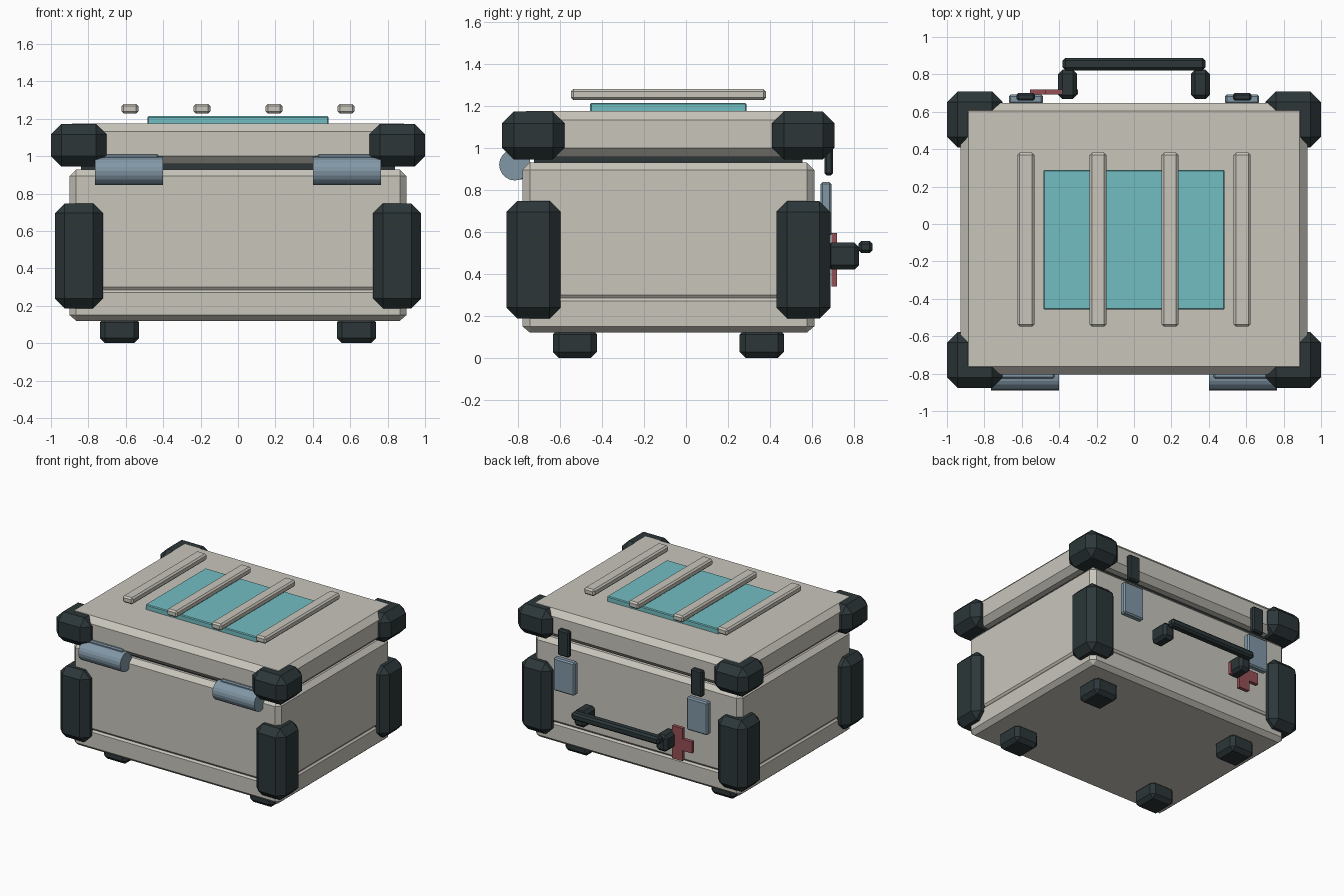
import bpy, bmesh, math
from mathutils import Matrix

if "Cube" in bpy.data.objects:
    bpy.data.objects.remove(bpy.data.objects["Cube"])

CY = -0.084  # depth centre of the case


def material(name, rgb):
    m = bpy.data.materials.new(name)
    m.diffuse_color = (*rgb, 1)
    m.use_nodes = True
    m.node_tree.nodes["Principled BSDF"].inputs["Base Color"].default_value = m.diffuse_color
    return m


SHELL = material("beige_shell", (0.58, 0.56, 0.50))
RUBBER = material("dark_rubber", (0.025, 0.037, 0.040))
GLASS = material("teal_panel", (0.17, 0.51, 0.54))
METAL = material("blue_metal", (0.22, 0.31, 0.38))
RED = material("red_mark", (0.30, 0.08, 0.09))


def finish(bm, name, mat):
    bmesh.ops.recalc_face_normals(bm, faces=bm.faces)
    mesh = bpy.data.meshes.new(name)
    bm.to_mesh(mesh)
    bm.free()
    mesh.materials.append(mat)
    ob = bpy.data.objects.new(name, mesh)
    bpy.context.collection.objects.link(ob)
    return ob


def box(name, x, y, z, mat, bevel=0.0):
    """Chamfered box from (min, max) ranges."""
    bm = bmesh.new()
    size = [r[1] - r[0] for r in (x, y, z)]
    mid = [(r[1] + r[0]) / 2 for r in (x, y, z)]
    bmesh.ops.create_cube(bm, size=1, matrix=Matrix.Translation(mid) @ Matrix.Diagonal((*size, 1)))
    if bevel:
        bmesh.ops.bevel(bm, geom=bm.edges[:], offset=bevel, segments=1, affect='EDGES')
    return finish(bm, name, mat)


def cbox(name, c, s, mat, bevel=0.0):
    """Chamfered box from centre and size."""
    return box(name, *[(a - b / 2, a + b / 2) for a, b in zip(c, s)], mat, bevel)


def shell(name, hx, hy, cut, profile, mat):
    """Stack of corner-cut rectangles; profile holds (z, inset)."""
    bm = bmesh.new()
    rings = []
    for z, i in profile:
        a, b, c = hx - i, hy - i, max(cut - i, 0)
        pts = [(a, -b + c), (a, b - c), (a - c, b), (-a + c, b),
               (-a, b - c), (-a, -b + c), (-a + c, -b), (a - c, -b)]
        rings.append([bm.verts.new((px, py + CY, z)) for px, py in pts])
    for r, s in zip(rings, rings[1:]):
        for k in range(8):
            n = (k + 1) % 8
            bm.faces.new((r[k], r[n], s[n], s[k]))
    bm.faces.new(rings[0])
    bm.faces.new(rings[-1])
    bmesh.ops.remove_doubles(bm, verts=bm.verts, dist=0.0005)
    return finish(bm, name, mat)


# Case body with a shallow groove, seal and lid
shell("case_body", 0.90, 0.695, 0.035,
      [(0.12, 0.035), (0.15, 0), (0.27, 0), (0.284, 0.012), (0.30, 0), (0.895, 0), (0.93, 0.035)], SHELL)
box("lid_seal", (-0.84, 0.84), (CY - 0.64, CY + 0.64), (0.91, 0.98), RUBBER)
lid = shell("lid", 0.927, 0.725, 0.042,
            [(0.957, 0.042), (1.0, 0), (1.132, 0), (1.175, 0.042)], SHELL)
lid.location.y = 0.005

# Corner guards and feet
for sx, side in ((-1, "left"), (1, "right")):
    for sy, end in ((-1, "front"), (1, "back")):
        tag = f"{end}_{side}"
        x, y = sx * 0.851, CY + sy * 0.643
        cbox(f"lid_corner_{tag}", (x, y, 1.059), (0.298, 0.298, 0.228), RUBBER, 0.056)
        cbox(f"body_guard_{tag}", (x, y, 0.467), (0.256, 0.258, 0.56), RUBBER, 0.052)
        cbox(f"foot_{tag}", (sx * 0.634, CY + sy * 0.445, 0.07), (0.21, 0.21, 0.14), RUBBER, 0.028)

# Lid window and the four bars above it
box("lid_window", (-0.485, 0.485), (CY - 0.373, CY + 0.373), (1.168, 1.214), GLASS, 0.006)
for n in range(4):
    cbox(f"lid_bar_{n + 1}", (-0.578 + n * 0.3853, CY, 1.254), (0.09, 0.93, 0.052), SHELL, 0.012)

# Hinges on the front, latches and handle posts on the back
for sx, side in ((-1, "left"), (1, "right")):
    bm = bmesh.new()
    bmesh.ops.create_cone(bm, cap_ends=True, segments=20, radius1=0.075, radius2=0.075, depth=0.364,
                          matrix=Matrix.Translation((sx * 0.582, -0.815, 0.92)) @ Matrix.Rotation(math.pi / 2, 4, 'Y'))
    finish(bm, f"hinge_barrel_{side}", METAL)
    box(f"hinge_plate_{side}", sorted((sx * 0.425, sx * 0.735)), (-0.825, -0.775), (0.85, 1.01), METAL, 0.008)
    cbox(f"latch_plate_{side}", (sx * 0.578, 0.667, 0.708), (0.182, 0.052, 0.258), METAL, 0.01)
    cbox(f"latch_tab_{side}", (sx * 0.578, 0.68, 0.972), (0.098, 0.042, 0.205), RUBBER, 0.01)
    cbox(f"handle_post_{side}", (sx * 0.355, 0.747, 0.485), (0.10, 0.156, 0.128), RUBBER, 0.022)

# Handle grip
cbox("handle_grip", (0, 0.855, 0.528), (0.762, 0.066, 0.058), RUBBER, 0.014)

# Red cross mark on the back
cx, cz, arm, half = -0.428, 0.467, 0.045, 0.128
bm = bmesh.new()
quarter = [(arm, arm), (arm, half), (-arm, half)]
outline = []
for k in range(4):
    a = k * math.pi / 2
    outline += [(u * math.cos(a) - v * math.sin(a), u * math.sin(a) + v * math.cos(a)) for u, v in quarter]
face = bm.faces.new([bm.verts.new((cx + u, 0.692, cz + v)) for u, v in outline])
ext = bmesh.ops.extrude_face_region(bm, geom=[face])
for g in ext["geom"]:
    if isinstance(g, bmesh.types.BMVert):
        g.co.y += 0.028
finish(bm, "red_cross", RED)
